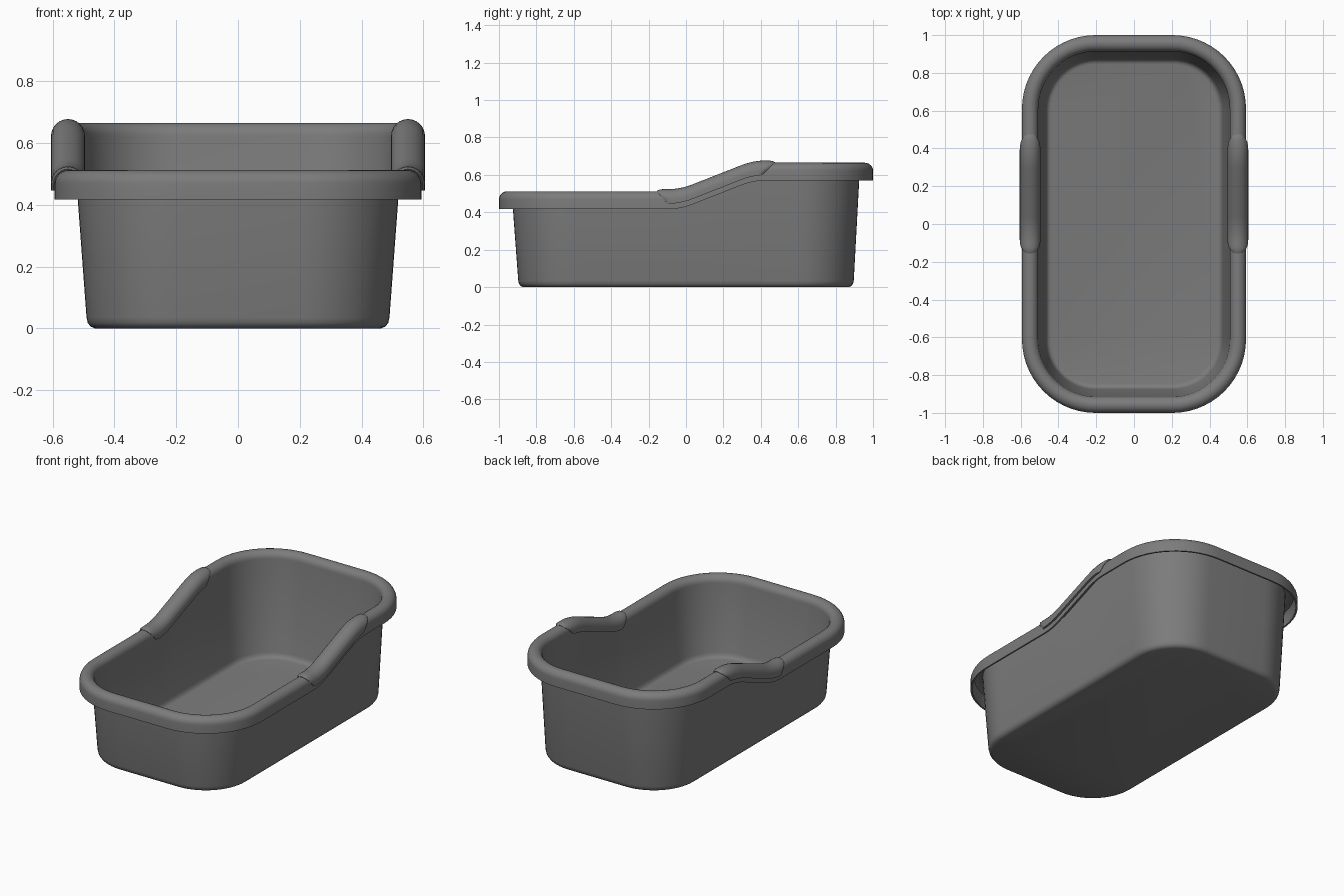
import bpy, bmesh
from math import sin, cos, pi

cube = bpy.data.objects.get("Cube")
if cube:
    bpy.data.objects.remove(cube, do_unlink=True)

HALF_X, HALF_Y, RADIUS = 0.593, 1.0, 0.39
CX, CY = HALF_X - RADIUS, HALF_Y - RADIUS

grey = bpy.data.materials.new("grey_plastic")
grey.use_nodes = True
GREY = (0.2, 0.2, 0.2, 1)
grey.diffuse_color = GREY
grey.node_tree.nodes["Principled BSDF"].inputs["Base Color"].default_value = GREY


def rim_height(y):
    """Low front, high back, joined by a ramp with softened bends."""
    total = 0
    for i in range(-5, 6):
        t = (y + i * 0.012 + 0.03) / 0.39
        total += min(1, max(0, t))
    return 0.512 + 0.153 * total / 11


def outline(inset):
    """Rounded rectangle, with the long sides divided to follow the ramp."""
    r = RADIUS - inset
    pts = []
    corners = [(CX, CY, 0), (-CX, CY, 1), (-CX, -CY, 2), (CX, -CY, 3)]
    for x, y, quarter in corners:
        for i in range(15):
            a = (quarter + i / 14) * pi / 2
            pts.append((x + r * cos(a), y + r * sin(a)))
        if quarter in (1, 3):
            side = 1 if quarter == 3 else -1
            for i in range(1, 48):
                pts.append((side * (CX + r), side * CY * (2 * i / 48 - 1)))
    return pts


def finish(name, bm):
    bmesh.ops.recalc_face_normals(bm, faces=bm.faces)
    mesh = bpy.data.meshes.new(name)
    bm.to_mesh(mesh)
    bm.free()
    mesh.materials.append(grey)
    obj = bpy.data.objects.new(name, mesh)
    bpy.context.collection.objects.link(obj)
    bpy.ops.object.select_all(action='DESELECT')
    obj.select_set(True)
    bpy.context.view_layer.objects.active = obj
    bpy.ops.object.shade_smooth_by_angle(angle=0.6)
    return obj


def loft(bm, rings):
    for a, b in zip(rings, rings[1:]):
        for i in range(len(a)):
            j = (i + 1) % len(a)
            bm.faces.new((a[i], a[j], b[j], b[i]))
    bm.faces.new(rings[0])
    bm.faces.new(rings[-1])


# Tub shell: (inset, follows rim height, z offset), from floor over rim to base
cap = 0.043
profile = [(0.155, 0, 0.02), (0.142, 0, 0.023), (0.132, 0, 0.032), (0.125, 0, 0.05)]
for i in range(13):
    a = pi * i / 12
    profile.append((cap + cap * cos(a), 1, cap * sin(a) - cap))
profile += [(0, 1, -0.095), (0.01, 1, -0.095), (0.01, 1, -0.045), (0.022, 1, -0.02),
            (0.045, 1, -0.012), (0.07, 1, -0.018), (0.072, 1, -0.06),
            (0.103, 0, 0.035), (0.107, 0, 0.018), (0.116, 0, 0.006), (0.13, 0, 0)]
bm = bmesh.new()
rings = []
for inset, follow, dz in profile:
    rings.append([bm.verts.new((x, y, follow * rim_height(y) + dz))
                  for x, y in outline(inset)])
loft(bm, rings)
finish("tub_shell", bm)


# Grips: arched sleeves over the ramped rim, with slanted and eased ends
def arch(swell):
    r = cap + swell
    pts = [(-r, -0.066)]
    pts += [(-r * cos(pi * i / 12), r * sin(pi * i / 12) - cap) for i in range(13)]
    return pts + [(r, -0.066)]


def grip(name, side):
    bm = bmesh.new()
    rings = []
    steps = 44
    for k in range(steps + 1):
        t = k / steps
        edge = min(t, 1 - t) / 0.07
        ease = 1 if edge >= 1 else (1 - (1 - edge) ** 2) ** 0.5
        section = arch(0.003 + 0.009 * ease) + arch(-0.005)[::-1]
        ring = []
        for u, dz in section:
            slant = min(1, max(0, -dz / 0.066))
            front = -0.155 + 0.055 * slant
            back = 0.475 - 0.07 * slant
            y = front + (back - front) * t
            ring.append(bm.verts.new((side * (HALF_X - cap + u), y, rim_height(y) + dz)))
        rings.append(ring)
    loft(bm, rings)
    finish(name, bm)


grip("left_grip", 1)
grip("right_grip", -1)
